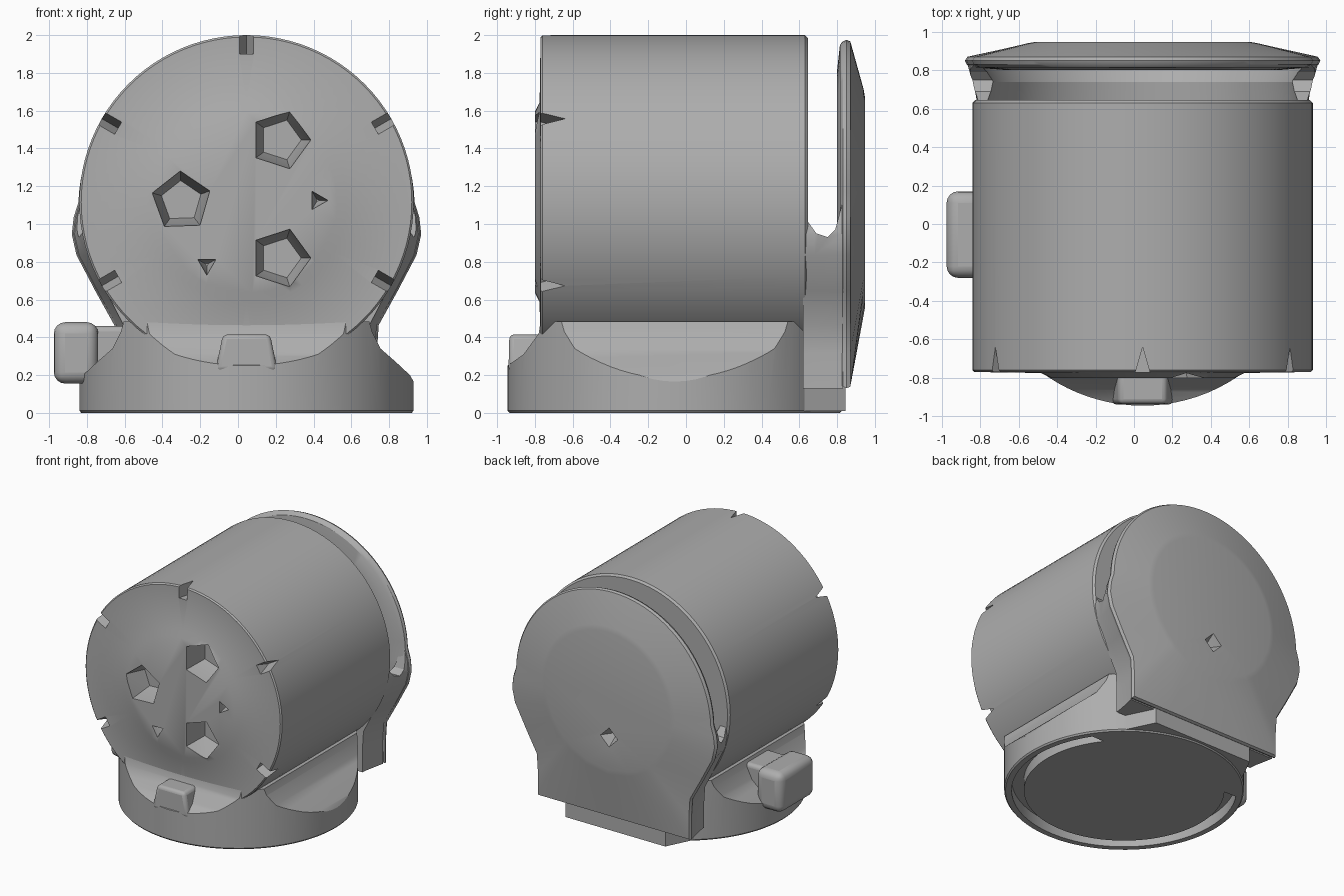
import bpy, bmesh
from math import sin, cos, pi, radians
from mathutils import Vector, Matrix

cube = bpy.data.objects.get("Cube")
if cube:
    bpy.data.objects.remove(cube, do_unlink=True)

CX, CZ, R = 0.045, 1.115, 0.885      # drum axis and radius

grey = bpy.data.materials.new("plain grey")
grey.use_nodes = True
colour = (0.42, 0.42, 0.42, 1)
grey.diffuse_color = colour
grey.node_tree.nodes["Principled BSDF"].inputs["Base Color"].default_value = colour


def loft(name, rings):
    """Solid skinned through rings of equal point count, capped at both ends."""
    bm = bmesh.new()
    layers = [[bm.verts.new(p) for p in ring] for ring in rings]
    n = len(layers[0])
    for a, b in zip(layers, layers[1:]):
        for i in range(n):
            j = (i + 1) % n
            bm.faces.new((a[i], a[j], b[j], b[i]))
    bm.faces.new(layers[0])
    bm.faces.new(layers[-1])
    bmesh.ops.recalc_face_normals(bm, faces=bm.faces)
    mesh = bpy.data.meshes.new(name)
    bm.to_mesh(mesh)
    bm.free()
    mesh.materials.append(grey)
    obj = bpy.data.objects.new(name, mesh)
    bpy.context.collection.objects.link(obj)
    return obj


def circle(n, r, cx=0.0, cy=0.0, turn=0.0):
    return [(cx + r * cos(turn + 2 * pi * i / n), cy + r * sin(turn + 2 * pi * i / n))
            for i in range(n)]


def at_x(pts, x): return [(x, a, b) for a, b in pts]
def at_y(pts, y): return [(a, y, b) for a, b in pts]
def at_z(pts, z): return [(a, b, z) for a, b in pts]


def turned(name, steps, cx=CX, cz=CZ, n=96, turn=0.0):
    """Round or polygonal part along y; steps are (y, radius)."""
    return loft(name, [at_y(circle(n, r, cx, cz, turn), y) for y, r in steps])


def box(name, lo, hi, bevel=0.0):
    pts = [(lo[0], lo[1]), (hi[0], lo[1]), (hi[0], hi[1]), (lo[0], hi[1])]
    obj = loft(name, [at_z(pts, lo[2]), at_z(pts, hi[2])])
    if bevel:
        mod = obj.modifiers.new("round", "BEVEL")
        mod.width, mod.segments = bevel, 4
    return obj


def carve(obj, cutter, mode="DIFFERENCE"):
    """Apply a boolean and discard the cutter."""
    mod = obj.modifiers.new("cut", "BOOLEAN")
    mod.operation, mod.object, mod.solver = mode, cutter, "EXACT"
    bpy.context.view_layer.objects.active = obj
    bpy.ops.object.modifier_apply(modifier=mod.name)
    bpy.data.objects.remove(cutter, do_unlink=True)


# Drum with a shallow raised hub on its front face
drum = turned("drum", [(-0.80, 0.48), (-0.775, 0.53), (-0.77, 0.875),
                       (-0.76, R), (0.63, R), (0.645, 0.87)])

# Three tapered five-sided sockets
for x, z, turn in ((0.225, 1.445, 0), (-0.3, 1.12, 0.35), (0.225, 0.82, 0)):
    carve(drum, turned("socket_cutter", [(-0.9, 0.165), (-0.79, 0.16), (-0.62, 0.11)],
                       x, z, 5, turn))

# Two small triangular dimples
for x, z, turn in ((0.42, 1.125, 0), (-0.165, 0.785, pi / 6)):
    carve(drum, turned("dimple_cutter", [(-0.85, 0.06), (-0.79, 0.055), (-0.73, 0.01)],
                       x, z, 3, turn))

# Six wedge notches around the front rim
wedge = [(-0.06, -0.85), (0.06, -0.85), (0, -0.64)]
for k in range(6):
    notch = loft("notch_cutter", [at_z(wedge, R - 0.1), at_z(wedge, R + 0.1)])
    notch.data.transform(Matrix.Translation((CX, 0, CZ)) @ Matrix.Rotation(k * pi / 3, 4, "Y"))
    carve(drum, notch)

# Outline shared by the back plate and its saddle: arc above, taper and foot below
arc = [((0.89 - 0.03 * sin(t)) * cos(t), (0.89 - 0.03 * sin(t)) * sin(t))
       for t in (pi * i / 48 for i in range(49))]
flank = [(0.915, -0.08), (0.925, -0.17), (0.9, -0.28), (0.8, -0.47), (0.7, -0.65),
         (0.69, -0.8), (0.69, -0.985), (0.35, -0.985)]
outline = arc + [(-x, z) for x, z in flank] + [(0, -0.985)] + flank[::-1]


def outline_at(y, sx=1.0, sz=1.0):
    return [(CX + x * sx, y, CZ + z * sz) for x, z in outline]


# Back plate: rounded rim sloping up to a flat round centre
def blend_ring(y, r):
    return [(CX + d.x * r, y, CZ + d.y * r) for d in (Vector(p).normalized() for p in outline)]


plate = loft("back_plate", [blend_ring(0.80, 0.7), outline_at(0.815, 0.96, 0.97),
                            outline_at(0.83, 0.99, 0.99), outline_at(0.85),
                            outline_at(0.87, 0.985, 0.99), blend_ring(0.94, 0.60),
                            blend_ring(0.947, 0.56)])
carve(plate, turned("pit_cutter", [(1.0, 0.1), (0.94, 0.075), (0.85, 0.01)], 0.03, 0.82, 4))

# Saddle joining the plate to the base below the drum
saddle = loft("saddle", [outline_at(0.62, 0.93), outline_at(0.68, 0.94), outline_at(0.83, 0.985)])
carve(saddle, turned("saddle_cutter", [(0.5, 0.83), (0.74, 0.80), (0.9, 0.87)]))
lid = [(0.5, 1.04), (0.64, 1.02), (0.69, 0.95), (0.75, 0.93), (0.79, 0.97), (0.83, 1.12),
       (0.95, 1.12), (0.95, 2.2), (0.5, 2.2)]
carve(saddle, loft("lid_cutter", [at_x(lid, -1.5), at_x(lid, 1.5)]))

# Round base trimmed by an end profile and a side profile
BY = -0.06
base = loft("base", [at_z(circle(96, r, CX, BY), z)
                     for z, r in ((0, 0.875), (0.012, R), (0.6, R))])
half = [(0.9, -0.1), (0.9, 0.14), (0.865, 0.2), (0.79, 0.27), (0.71, 0.34), (0.665, 0.43),
        (0.65, 0.485)]
end = [(CX + x, z) for x, z in half] + [(CX - x, z) for x, z in half[::-1]]
carve(base, loft("end_trim", [at_y(end, -1.2), at_y(end, 1.2)]), "INTERSECT")
side = [(-1, -0.1), (-1, 0.2), (-0.945, 0.25), (-0.86, 0.31), (-0.78, 0.42), (-0.77, 0.485),
        (0.63, 0.485), (0.63, 0.14), (1, 0.14), (1, -0.1)]
carve(base, loft("side_trim", [at_x(side, -1.2), at_x(side, 1.2)]), "INTERSECT")

# Curved groove in the underside, open round the front and sides
groove = loft("groove_cutter", [at_z(circle(96, 0.83, CX, BY), z) for z in (-0.1, 0.09)])
carve(groove, loft("core", [at_z(circle(96, 0.74, CX, BY), z) for z in (-0.2, 0.2)]))
carve(groove, box("back_stop", (-1, 0.4, -0.3), (1.1, 1, 0.3)))
carve(base, groove)

# Straight rear foot under the plate
foot = [(CX - 0.62, 0.5), (CX + 0.62, 0.5), (CX + 0.45, 0.845), (CX - 0.45, 0.845)]
rear_foot = loft("rear_foot", [at_z(foot, 0.01), at_z(foot, 0.16)])

# Front tab, and the side knob on its arm
tab_low = [(-0.12, -0.94), (0.21, -0.94), (0.21, -0.72), (-0.12, -0.72)]
tab_high = [(-0.08, -0.935), (0.17, -0.935), (0.17, -0.72), (-0.08, -0.72)]
front_tab = loft("front_tab", [at_z(tab_low, 0.22), at_z(tab_high, 0.415)])
rounding = front_tab.modifiers.new("round", "BEVEL")
rounding.width, rounding.segments = 0.025, 3
knob = box("side_knob", (-0.975, -0.28, 0.155), (-0.74, 0.17, 0.48), 0.06)
arm = box("knob_arm", (-0.82, -0.2, 0.2), (-0.5, 0.1, 0.46), 0.03)

# Smooth shading with crisp edges
bpy.ops.object.select_all(action="DESELECT")
for obj in (drum, plate, saddle, base, rear_foot, front_tab, knob, arm):
    obj.select_set(True)
    bpy.context.view_layer.objects.active = obj
bpy.ops.object.shade_smooth_by_angle(angle=radians(30))
